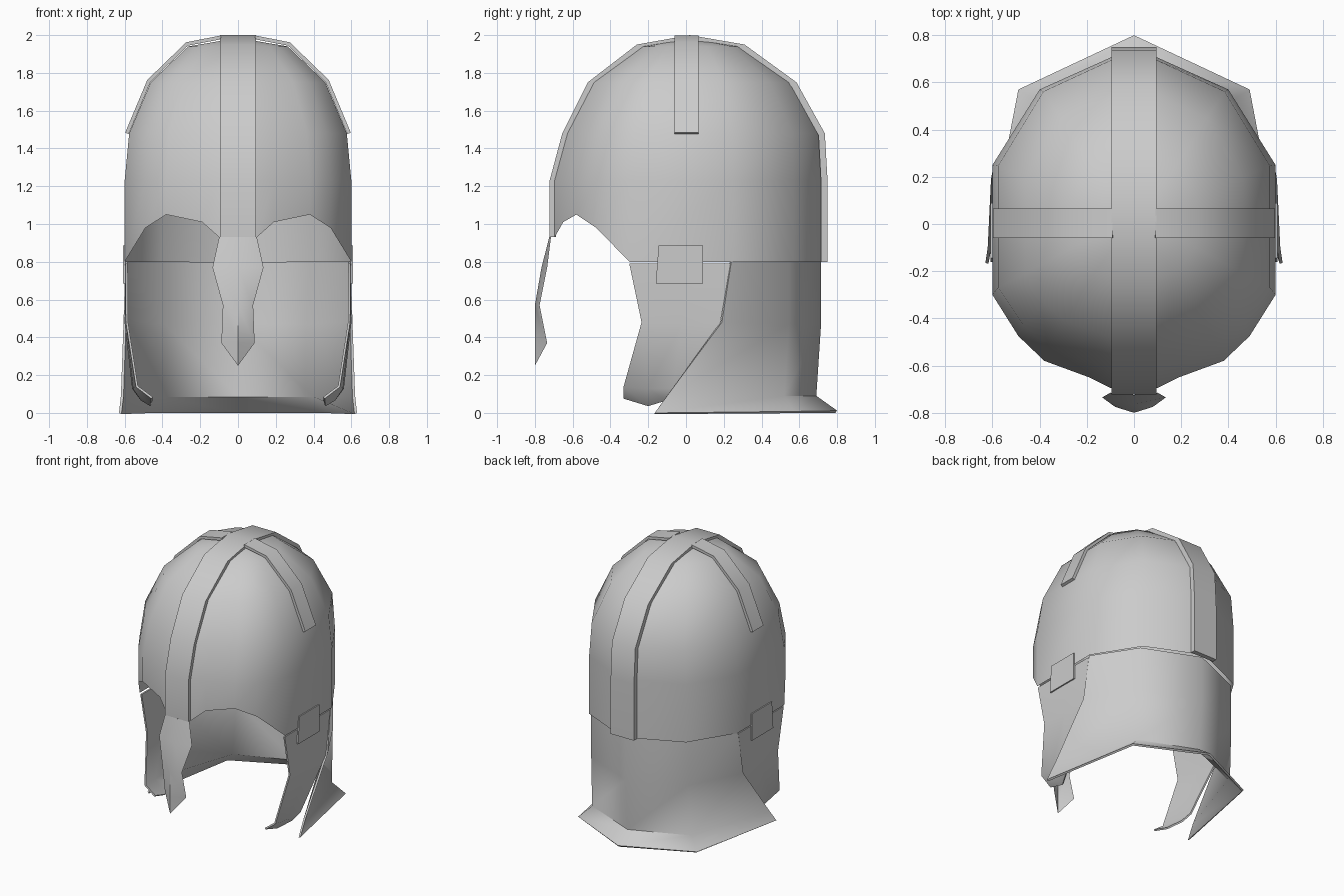
import bpy, bmesh, math

if "Cube" in bpy.data.objects:
    bpy.data.objects.remove(bpy.data.objects["Cube"])


def grid(name, rows, thickness=0.0, offset=-1.0, angle=50):
    """Skin a surface through rows of points, with optional thickness."""
    bm = bmesh.new()
    vs = [[bm.verts.new(p) for p in r] for r in rows]
    for a, b in zip(vs, vs[1:]):
        for i in range(len(a) - 1):
            bm.faces.new((a[i], a[i + 1], b[i + 1], b[i]))
    bmesh.ops.remove_doubles(bm, verts=bm.verts, dist=1e-4)
    bmesh.ops.recalc_face_normals(bm, faces=bm.faces)
    me = bpy.data.meshes.new(name)
    bm.to_mesh(me)
    bm.free()
    ob = bpy.data.objects.new(name, me)
    bpy.context.collection.objects.link(ob)
    bpy.ops.object.select_all(action='DESELECT')
    ob.select_set(True)
    bpy.context.view_layer.objects.active = ob
    if thickness:
        m = ob.modifiers.new("thickness", 'SOLIDIFY')
        m.thickness, m.offset = thickness, offset
        bpy.ops.object.modifier_apply(modifier=m.name)
    bpy.ops.object.shade_smooth_by_angle(angle=math.radians(angle))
    return ob


def both_sides(half):
    """Mirror a row that starts on the centre line."""
    return [(-x, y, z) for x, y, z in reversed(half[1:])] + half


# Dome: half plan from front to back, with the brow-shaped lower edge height
plan = [(0, -.715, .93), (.1, -.695, .93), (.19, -.65, 1.01), (.38, -.58, 1.05),
        (.49, -.475, .98), (.6, -.30, .8), (.6, .25, .8), (.4, .57, .8),
        (.1, .705, .8), (0, .735, .8)]
# Levels: height, side scale, front scale, back scale
levels = [(1.23, 1, 1, 1), (1.48, .96, .905, .985), (1.75, .77, .72, .776),
          (1.94, .44, .374, .40), (1.985, 0, 0, 0)]
CY = .02
rows = [both_sides(plan)]
for z, sx, sf, sb in levels:
    rows.append(both_sides([(x * sx, CY + (y - CY) * (sf if y < CY else sb), z)
                            for x, y, _ in plan]))
grid("dome", rows)

# Ridge band running front to back over the crown
ridge = [(-.722, .93), (-.722, 1.23), (-.655, 1.48), (-.52, 1.75), (-.26, 1.95),
         (.02, 2.0), (.31, 1.95), (.585, 1.75), (.735, 1.48), (.75, 1.22), (.75, .8)]
grid("ridge_band", [[(-.096, y, z), (.096, y, z)] for y, z in ridge], .035)

# Short cross bands, cheek guards and hinge plates on both sides
cross = [(.09, 1.988), (.27, 1.953), (.472, 1.757), (.588, 1.48)]
cheek = [((.59, -.30, .79), (.592, -.03, .79), (.59, .235, .79)),
         ((.588, -.235, .48), (.594, -.02, .475), (.592, .18, .47)),
         ((.535, -.33, .14), (.55, -.2, .13), (.555, -.065, .13)),
         ((.455, -.33, .08), (.46, -.2, .04), (.51, -.10, .07))]
plate = [(-.145, .09, .885), (-.16, .09, .685)]
for s, side in ((1, "right"), (-1, "left")):
    grid("cross_band_" + side, [[(s * x, -.06, z), (s * x, .065, z)] for x, z in cross],
         .02, 0)
    grid("cheek_guard_" + side, [[(s * x, y, z) for x, y, z in r] for r in cheek],
         .012, 0)
    grid("hinge_plate_" + side, [[(s * .602, a, z), (s * .602, b, z)] for a, b, z in plate],
         .012, 0)

# Nose guard with a central ridge
nose = [(.1, .93, -.715, -.724), (.135, .77, -.735, -.765), (.08, .57, -.775, -.80),
        (.088, .37, -.735, -.80), (0, .25, -.80, -.80)]
grid("nose_guard", [[(-x, e, z), (0, c, z), (x, e, z)] for x, z, e, c in nose])

# Neck guard flaring out at the bottom
neck = [[(0, .715, .8), (.4, .545, .8), (.597, .24, .8)],
        [(0, .715, .47), (.4, .545, .47), (.606, .19, .48)],
        [(0, .69, .09), (.41, .52, .09), (.62, -.10, .09)],
        [(0, .80, .012), (.49, .57, .008), (.63, -.165, 0)]]
grid("neck_guard", [both_sides(r) for r in neck], .015)
